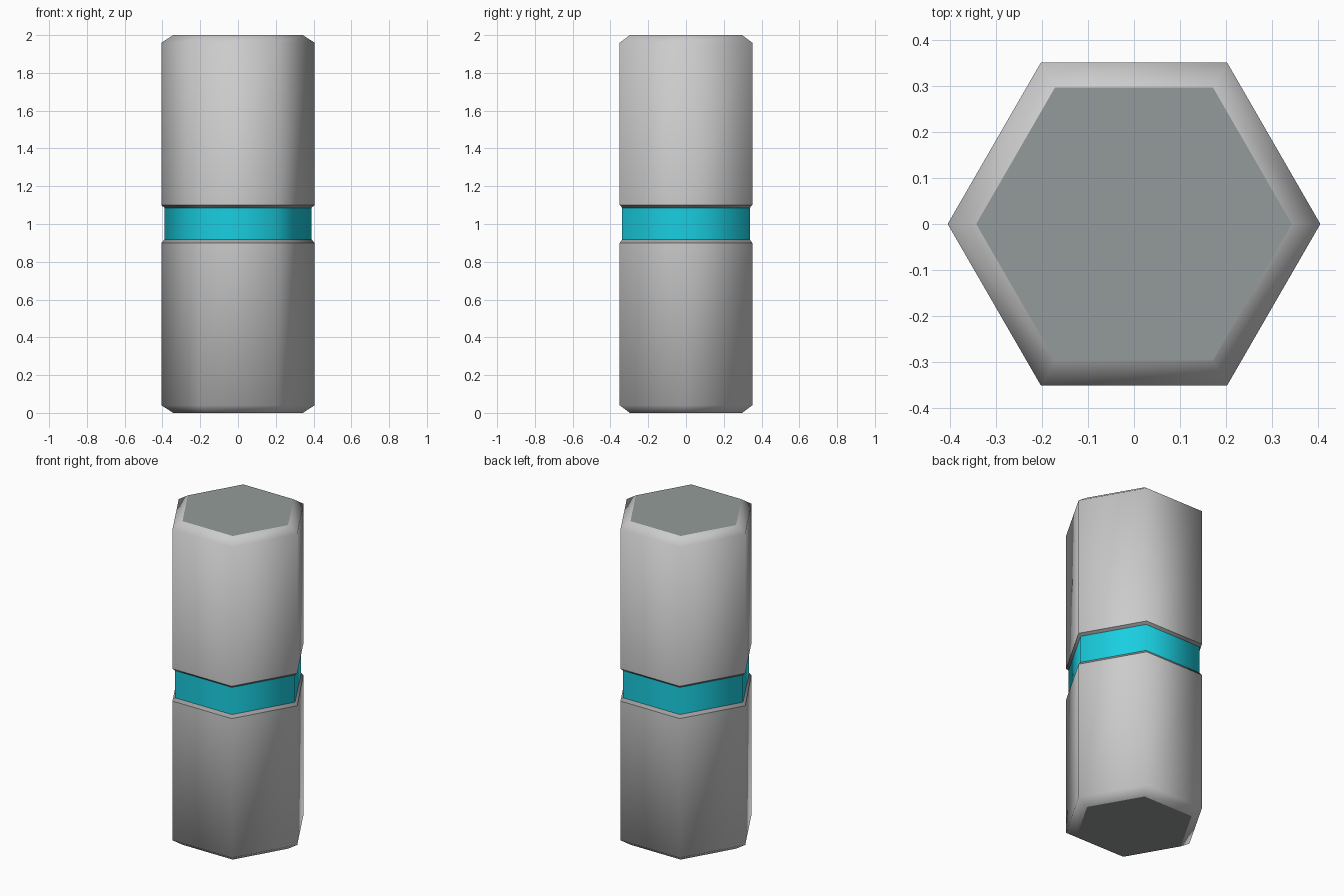
import bpy, bmesh
from math import cos, sin, pi

if "Cube" in bpy.data.objects:
    bpy.data.objects.remove(bpy.data.objects["Cube"])


def material(name, rgb):
    mat = bpy.data.materials.new(name)
    mat.diffuse_color = (*rgb, 1)
    mat.use_nodes = True
    mat.node_tree.nodes["Principled BSDF"].inputs["Base Color"].default_value = mat.diffuse_color
    return mat


def hex_shell(name, profiles, mat=None, cap=False):
    """Six-sided shells from (radius, z) profiles, or flat hexagon caps."""
    bm = bmesh.new()
    for profile in profiles:
        rings = [[bm.verts.new((r * cos(i * pi / 3), r * sin(i * pi / 3), z))
                  for i in range(6)] for r, z in profile]
        if cap:
            ring = rings[0]
            bm.faces.new(ring if profile[0][1] > 1 else ring[::-1])
        for low, high in zip(rings, rings[1:]):
            for i in range(6):
                j = (i + 1) % 6
                bm.faces.new((low[i], low[j], high[j], high[i])).smooth = True
    mesh = bpy.data.meshes.new(name)
    bm.to_mesh(mesh)
    bm.free()
    obj = bpy.data.objects.new(name, mesh)
    bpy.context.collection.objects.link(obj)
    if mat:
        mesh.materials.append(mat)
    return obj


R, R_CAP, R_BAND = 0.405, 0.343, 0.39
cap_mat = material("dark_cap", (0.29, 0.33, 0.32))
rim_mat = material("groove_grey", (0.35, 0.35, 0.35))
band_mat = material("cyan", (0.01, 0.62, 0.75))

# Two smooth body halves with chamfered ends
hex_shell("lower_body", [[(R_CAP, 0), (R, 0.04), (R, 0.90)]])
hex_shell("upper_body", [[(R, 1.10), (R, 1.96), (R_CAP, 2)]])
# End caps
hex_shell("end_caps", [[(R_CAP, 0)], [(R_CAP, 2)]], cap_mat, cap=True)
# Sloped rims of the groove and the coloured band inside it
hex_shell("groove_rims", [[(R, 0.90), (R_BAND, 0.918)],
                          [(R_BAND, 1.086), (R, 1.10)]], rim_mat)
hex_shell("glow_band", [[(R_BAND, 0.918), (R_BAND, 1.086)]], band_mat)
